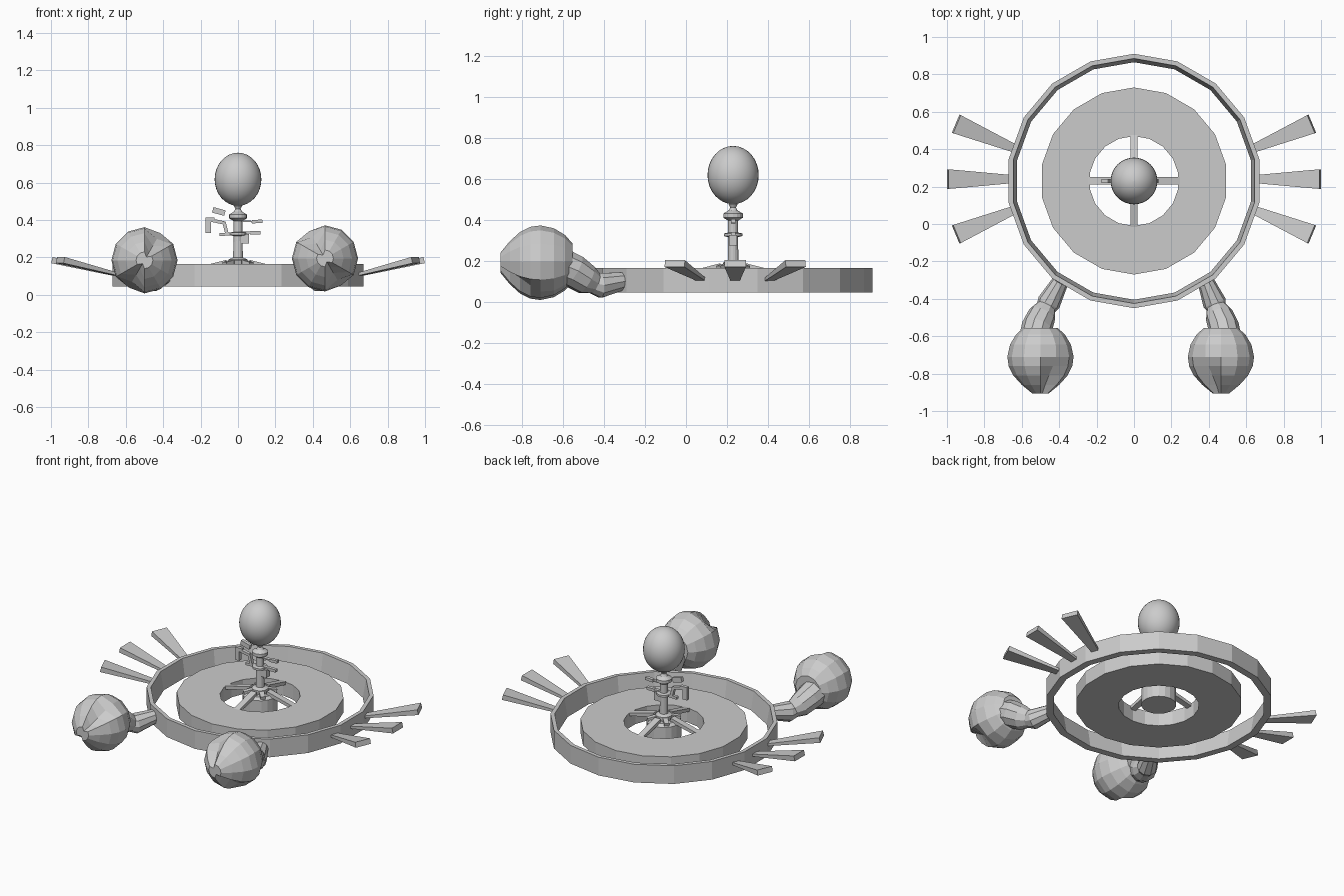
import bpy, bmesh
from math import sin, cos, pi, radians
from mathutils import Vector, Matrix

if "Cube" in bpy.data.objects:
    bpy.data.objects.remove(bpy.data.objects["Cube"])

CY = 0.23  # y of the body centre


def add_mesh(name, verts, faces, smooth=False):
    me = bpy.data.meshes.new(name)
    me.from_pydata([tuple(v) for v in verts], [], faces)
    bm = bmesh.new()
    bm.from_mesh(me)
    bmesh.ops.recalc_face_normals(bm, faces=bm.faces)
    bm.to_mesh(me)
    bm.free()
    ob = bpy.data.objects.new(name, me)
    bpy.context.collection.objects.link(ob)
    if smooth:
        bpy.context.view_layer.objects.active = ob
        bpy.ops.object.select_all(action='DESELECT')
        ob.select_set(True)
        bpy.ops.object.shade_smooth_by_angle()
    return ob


def lathe(name, prof, n, loop=False, smooth=False):
    """Turn (radius, z) points round the body axis; loop closes a ring section."""
    m = len(prof)
    verts = [(r * sin(2 * pi * i / n), CY + r * cos(2 * pi * i / n), z)
             for r, z in prof for i in range(n)]
    faces = [(j * n + i, j * n + (i + 1) % n,
              (j + 1) % m * n + (i + 1) % n, (j + 1) % m * n + i)
             for j in range(m if loop else m - 1) for i in range(n)]
    if not loop:
        faces += [tuple(range(n)), tuple(range((m - 1) * n, m * n))]
    return add_mesh(name, verts, faces, smooth)


def tube(name, path, n=12, shape=lambda j, i: 1.0):
    """Skin a path of (point, radius) with n-sided rings."""
    pts = [Vector(p) for p, r in path]
    m = len(pts)
    verts = []
    for j, (p, r) in enumerate(path):
        t = (pts[min(j + 1, m - 1)] - pts[max(j - 1, 0)]).normalized()
        u = t.cross(Vector((0, 0, 1))).normalized()
        w = u.cross(t)
        for i in range(n):
            a = 2 * pi * i / n
            verts.append(pts[j] + (u * cos(a) + w * sin(a)) * r * shape(j, i))
    faces = [(j * n + i, j * n + (i + 1) % n, j * n + n + (i + 1) % n, j * n + n + i)
             for j in range(m - 1) for i in range(n)]
    faces += [tuple(range(n)), tuple(range((m - 1) * n, m * n))]
    return add_mesh(name, verts, faces)


def bar(name, a, b, wa, wb, ta, tb):
    """Tapered bar from a to b: horizontal widths wa, wb and thicknesses ta, tb."""
    a, b = Vector(a), Vector(b)
    d = (b - a).normalized()
    side = d.cross(Vector((0, 0, 1)))
    side = side.normalized() if side.length > 0.01 else Vector((0, 1, 0))
    up = side.cross(d)
    verts = [p + side * w * s / 2 + up * t * k / 2
             for p, w, t in ((a, wa, ta), (b, wb, tb))
             for s, k in ((-1, -1), (1, -1), (1, 1), (-1, 1))]
    faces = [(0, 1, 2, 3), (4, 5, 6, 7)] + \
            [(i, (i + 1) % 4, 4 + (i + 1) % 4, 4 + i) for i in range(4)]
    return add_mesh(name, verts, faces)


# Body rings and hub
lathe("outer_ring", [(.68, .045), (.68, .165), (.655, .165), (.635, .045)], 18, loop=True)
lathe("inner_disc", [(.5, .045), (.5, .14), (.24, .14), (.24, .045)], 18, loop=True)
lathe("hub", [(.105, .05), (.105, .15), (.085, .165)], 18)

# Sloping spokes with small raised feet round the post
for k in range(4):
    d = Vector((cos(k * pi / 2), sin(k * pi / 2), 0))
    c = Vector((0, CY, 0))
    bar("spoke", c + d * .06 + Vector((0, 0, .175)), c + d * .245 + Vector((0, 0, .13)),
        .04, .04, .025, .02)
    e = Vector((cos(k * pi / 2 + pi / 4), sin(k * pi / 2 + pi / 4), 0))
    bar("post_foot", c + e * .03 + Vector((0, 0, .18)), c + e * .1 + Vector((0, 0, .165)),
        .03, .03, .02, .02)

# Central post with collars, and the knob on top
lathe("post", [(.05, .16), (.05, .19), (.026, .2), (.024, .315), (.045, .32), (.045, .333),
               (.024, .337), (.024, .395), (.048, .41), (.048, .43), (.022, .445),
               (.014, .46), (.022, .475), (.014, .49)], 16)
knob = [(.125 * sin(pi * i / 16), .618 - .142 * cos(pi * i / 16)) for i in range(1, 16)]
knob = [(.002, .476)] + knob + [(.002, .76)]
lathe("knob", knob, 32, smooth=True)

# Small levers on the post, thin in y
for name, p, q, th in (
        ("lever_top", (-.135, .455), (-.07, .437), .03),
        ("lever_drop", (-.16, .41), (-.16, .33), .03),
        ("lever_elbow", (-.175, .403), (-.125, .403), .022),
        ("lever_link", (-.145, .40), (-.075, .385), .018),
        ("lever_stem", (-.075, .39), (-.06, .33), .018),
        ("lever_arm", (-.1, .323), (-.02, .326), .016),
        ("catch_upper_rod", (.02, .395), (.075, .392), .008),
        ("catch_upper", (.075, .391), (.13, .394), .018),
        ("catch_lower_rod", (.02, .335), (.065, .334), .01),
        ("catch_lower", (.065, .332), (.12, .332), .018),
        ("catch_block", (.015, .3), (.06, .3), .05)):
    w = .04 if "block" in name else .022
    bar(name, (p[0], CY, p[1]), (q[0], CY, q[1]), w, w, th, th)

# Three flared fins on each side
for s in (-1, 1):
    for k in (-1, 0, 1):
        inner = (s * (.64 if k else .66), CY + .01 + k * .165, .108)
        outer = (s * (.95 if k else .995), CY + .01 + k * .295, .186)
        bar("side_fin", inner, outer, .045, .105, .015, .034)

# Front arms: a thin stalk, an elbow and a forearm
arms = ((1, (.385, -.31, .1), (.43, -.42, .08), (.445, -.46, .09), (.487, -.57, .165), (.465, .195)),
        (-1, (-.395, -.31, .1), (-.455, -.42, .08), (-.48, -.46, .09), (-.527, -.57, .16), (-.5, .185)))
for s, root, joint, elbow, wrist, (cx, cz) in arms:
    r, j, e, w = (Vector(v) for v in (root, joint, elbow, wrist))
    tube("arm_stalk", [(r, .045), (j, .063), (j.lerp(e, .9), .05)], 10)
    tube("forearm", [(j.lerp(e, .3), .048), (e.lerp(w, .25), .075), (e.lerp(w, .8), .083),
                     (w + Vector((0, -.03, .01)), .085)], 10)

    # Round claw: turned along y, with a diagonal mouth folded into the front half
    groove = (2, 8) if s > 0 else (4, 10)
    prof = ((-.555, .09), (-.59, .13), (-.645, .163), (-.71, .177), (-.76, .17),
            (-.81, .145), (-.86, .1), (-.905, .045))
    depth = (1, 1, 1, .95, .78, .62, .5, .45)
    tube("claw", [((cx, y, cz), rad) for y, rad in prof], 12,
         lambda j, i, g=groove: depth[j] if i in g else 1.0)
